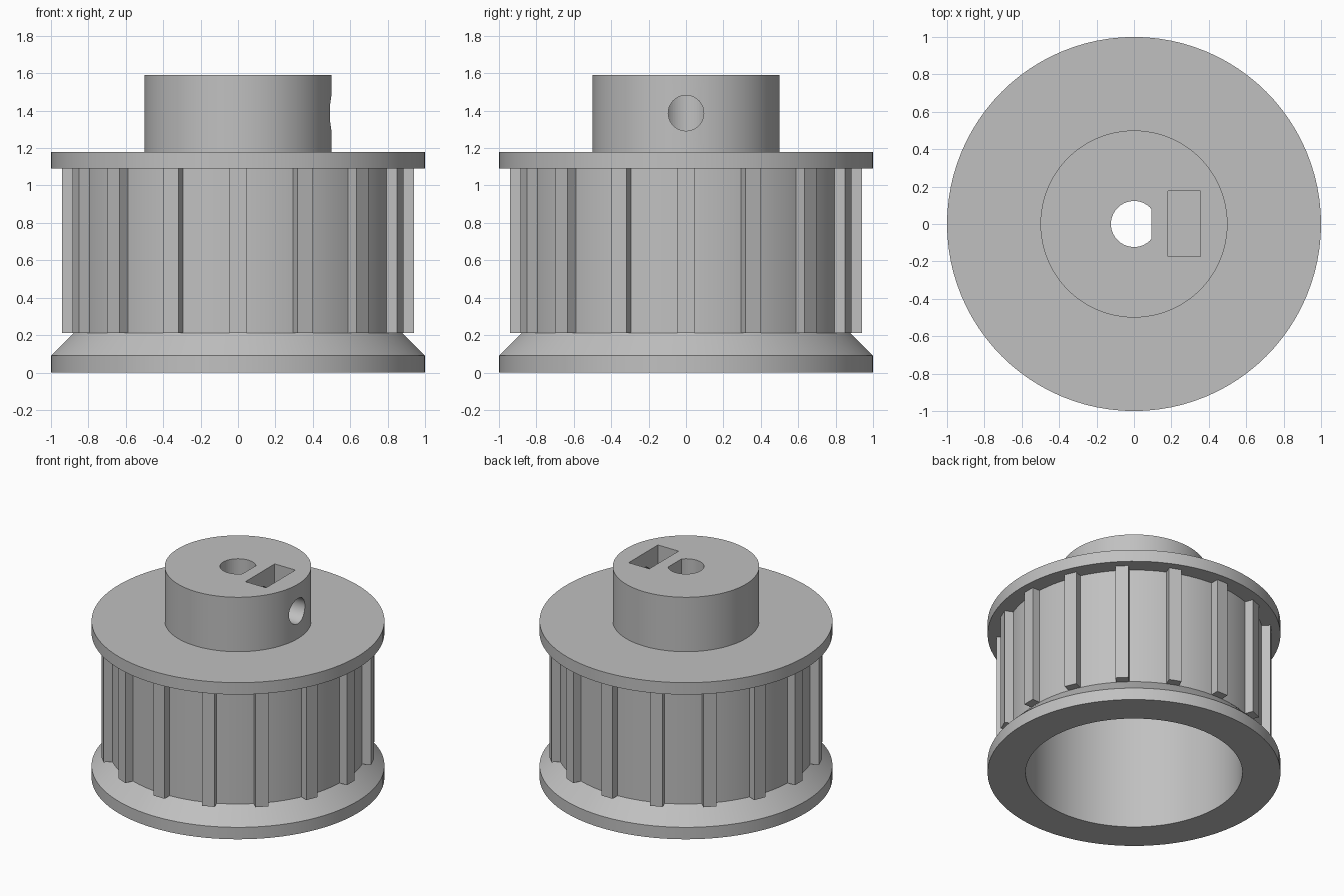
import bpy, bmesh, math
from mathutils import Matrix, Vector

if "Cube" in bpy.data.objects:
    bpy.data.objects.remove(bpy.data.objects["Cube"])

grey = bpy.data.materials.new("grey plastic")
grey.diffuse_color = (0.53, 0.53, 0.53, 1)
grey.use_nodes = True
grey.node_tree.nodes["Principled BSDF"].inputs["Base Color"].default_value = grey.diffuse_color
SEG = 96
TEETH = 16


def make_object(name, bm):
    bmesh.ops.recalc_face_normals(bm, faces=bm.faces)
    mesh = bpy.data.meshes.new(name)
    bm.to_mesh(mesh)
    bm.free()
    mesh.materials.append(grey)
    obj = bpy.data.objects.new(name, mesh)
    bpy.context.collection.objects.link(obj)
    return obj


def add_box(bm, lo, hi, turn=0.0):
    lo, hi = Vector(lo), Vector(hi)
    size = hi - lo
    matrix = (Matrix.Rotation(turn, 4, 'Z') @ Matrix.Translation((lo + hi) / 2)
              @ Matrix.Diagonal((*size, 1)))
    bmesh.ops.create_cube(bm, size=1, matrix=matrix)


def extrude_outline(name, points, height):
    bm = bmesh.new()
    face = bm.faces.new([bm.verts.new(p) for p in points])
    new = bmesh.ops.extrude_face_region(bm, geom=[face])["geom"]
    bmesh.ops.translate(bm, vec=(0, 0, height),
                        verts=[v for v in new if isinstance(v, bmesh.types.BMVert)])
    return make_object(name, bm)


def lathe(name, profile):
    # Closed ring of (radius, z) points spun about the z axis
    bm = bmesh.new()
    verts = [bm.verts.new((r, 0, z)) for r, z in profile]
    edges = [bm.edges.new((a, b)) for a, b in zip(verts, verts[1:])]
    bmesh.ops.spin(bm, geom=verts + edges, cent=(0, 0, 0), axis=(0, 0, 1),
                   angle=math.tau, steps=SEG, use_duplicate=False)
    bmesh.ops.remove_doubles(bm, verts=bm.verts, dist=1e-5)
    return make_object(name, bm)


# Hollow pulley body: lower chamfered flange, drum, upper flange and hub
body = lathe("pulley_body", [
    (0, 1.09), (0.74, 1.09), (0.74, 0), (1, 0), (1, 0.09), (0.88, 0.21),
    (0.88, 1.09), (1, 1.09), (1, 1.18), (0.5, 1.18), (0.5, 1.59), (0, 1.59)])

# D-shaped shaft bore, flat towards +x
bore_r, flat_x = 0.123, 0.094
start = math.acos(flat_x / bore_r)
steps = 40
angles = [start + (math.tau - 2 * start) * i / steps for i in range(steps + 1)]
bore = extrude_outline("bore_cutter", [
    (bore_r * math.cos(a), bore_r * math.sin(a), 0.9) for a in angles], 0.9)

# Slot for the captive nut
bm = bmesh.new()
add_box(bm, (0.183, -0.173, 1.21), (0.355, 0.176, 1.8))
slot = make_object("nut_slot_cutter", bm)

# Set screw hole from the hub side to the bore
bm = bmesh.new()
bmesh.ops.create_cone(bm, cap_ends=True, segments=40, radius1=0.095, radius2=0.095,
                      depth=0.7, matrix=Matrix.Translation((0.35, 0, 1.387))
                      @ Matrix.Rotation(math.pi / 2, 4, 'Y'))
screw = make_object("screw_hole_cutter", bm)

# Cut the openings, then discard the cutters
bpy.context.view_layer.objects.active = body
body.select_set(True)
for cutter in (bore, slot, screw):
    mod = body.modifiers.new("cut", 'BOOLEAN')
    mod.operation = 'DIFFERENCE'
    mod.solver = 'EXACT'
    mod.object = cutter
    bpy.ops.object.modifier_apply(modifier=mod.name)
    bpy.data.objects.remove(cutter)
bpy.ops.object.shade_smooth_by_angle(angle=math.radians(30))

# Belt teeth around the drum
bm = bmesh.new()
for i in range(TEETH):
    add_box(bm, (0.86, -0.045, 0.21), (0.94, 0.045, 1.09), math.tau * i / TEETH)
make_object("belt_teeth", bm)
